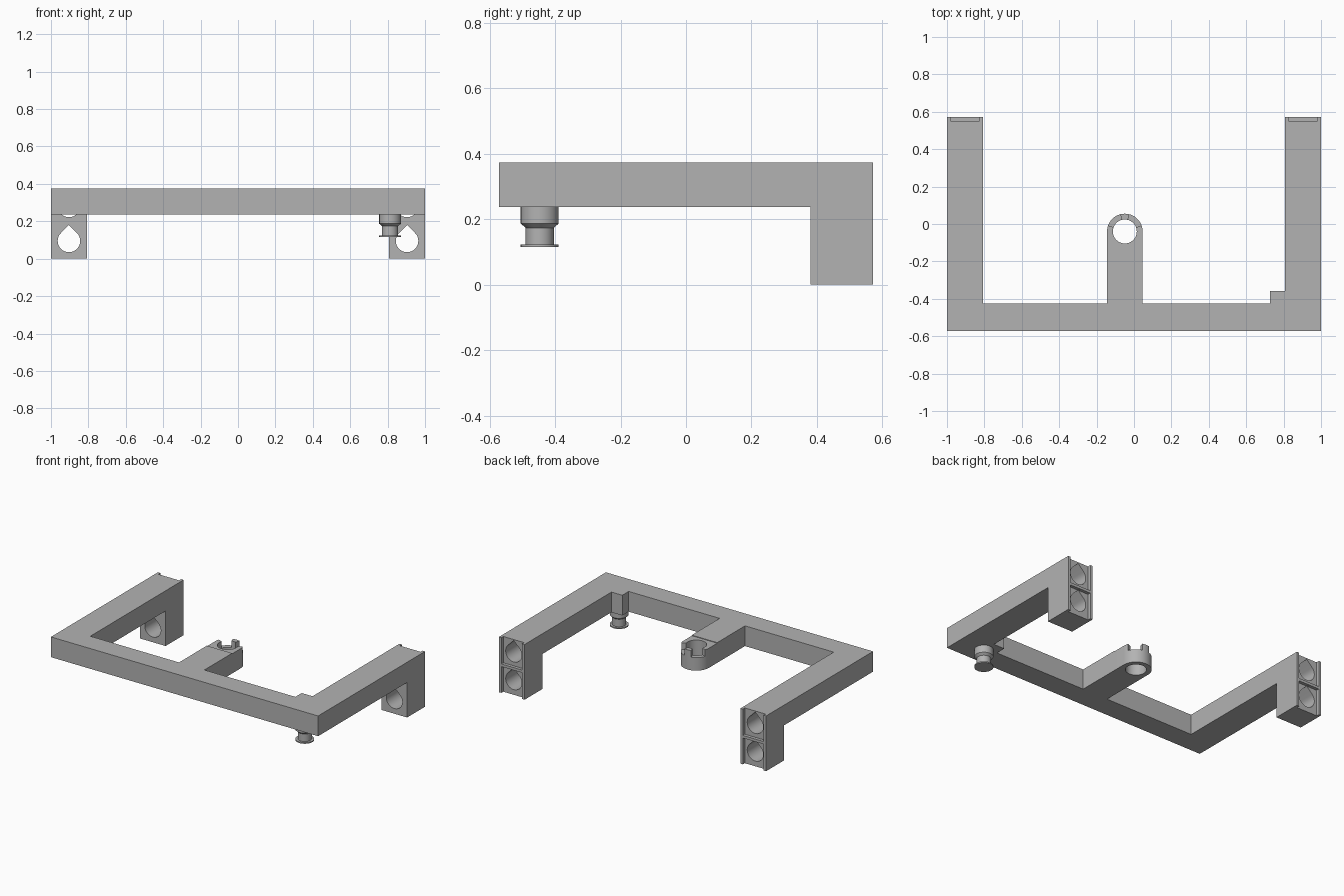
import bpy, bmesh
from math import sin, cos, radians, pi
from mathutils import Matrix

cube = bpy.data.objects.get("Cube")
if cube:
    bpy.data.objects.remove(cube)

grey = bpy.data.materials.new("plain grey")
grey.use_nodes = True
GREY = (0.45, 0.45, 0.45, 1)
grey.diffuse_color = GREY
grey.node_tree.nodes["Principled BSDF"].inputs["Base Color"].default_value = GREY

TOP, UNDER, BACK, FRONT = 0.374, 0.237, 0.572, -0.572
LEG_FRONT = 0.38


def finish(name, bm):
    bmesh.ops.recalc_face_normals(bm, faces=bm.faces)
    mesh = bpy.data.meshes.new(name)
    bm.to_mesh(mesh)
    bm.free()
    mesh.materials.append(grey)
    obj = bpy.data.objects.new(name, mesh)
    bpy.context.collection.objects.link(obj)
    return obj


def prism(name, outline, low, high, axis="z"):
    """Extrude an outline along z (from xy points) or along y (from xz points)."""
    bm = bmesh.new()
    place = (lambda a, b: (a, b, low)) if axis == "z" else (lambda a, b: (a, low, b))
    face = bm.faces.new([bm.verts.new(place(a, b)) for a, b in outline])
    moved = bmesh.ops.extrude_face_region(bm, geom=[face])["geom"]
    shift = (0, 0, high - low) if axis == "z" else (0, high - low, 0)
    bmesh.ops.translate(bm, vec=shift, verts=[v for v in moved if isinstance(v, bmesh.types.BMVert)])
    return finish(name, bm)


def rect(x0, x1, y0, y1):
    return [(x0, y0), (x1, y0), (x1, y1), (x0, y1)]


def arc(cx, cy, r, start, end, steps):
    angles = [radians(start + (end - start) * i / steps) for i in range(steps + 1)]
    return [(cx + r * cos(a), cy + r * sin(a)) for a in angles]


def cut(obj, cutters):
    for c in cutters:
        mod = obj.modifiers.new("cut", "BOOLEAN")
        mod.operation, mod.solver, mod.object = "DIFFERENCE", "EXACT", c
    bpy.context.view_layer.update()
    graph = bpy.context.evaluated_depsgraph_get()
    mesh = bpy.data.meshes.new_from_object(obj.evaluated_get(graph))
    obj.modifiers.clear()
    obj.data = mesh
    for c in cutters:
        bpy.data.objects.remove(c)


def smooth(obj):
    bpy.ops.object.select_all(action="DESELECT")
    obj.select_set(True)
    bpy.context.view_layer.objects.active = obj
    bpy.ops.object.shade_smooth_by_angle(angle=radians(30))


# Frame: front bar, side arms, middle arm and the inner corner block
INNER, BAR = 0.808, -0.425
MID_L, MID_R, MID_END = -0.144, 0.046, -0.128
frame = prism("frame", [
    (-1, FRONT), (1, FRONT), (1, LEG_FRONT), (INNER, LEG_FRONT), (INNER, -0.357),
    (0.727, -0.357), (0.727, BAR), (MID_R, BAR), (MID_R, MID_END), (MID_L, MID_END),
    (MID_L, BAR), (-INNER, BAR), (-INNER, LEG_FRONT), (-1, LEG_FRONT)], UNDER, TOP)

# Legs: two stacked cells, each with a teardrop bore and a shallow rear recess
for side, label in ((1, "left"), (-1, "right")):
    cx = side * 0.904
    leg = prism(label + "_leg", rect(cx - 0.096, cx + 0.096, 0, TOP), LEG_FRONT, BACK, "y")
    cutters = []
    for cz, z0, z1 in ((0.095, -0.1, 0.178), (0.282, 0.196, 0.5)):
        drop = arc(cx, cz, 0.06, 135, 405, 36) + [(cx, cz + 0.06 * 2 ** 0.5)]
        cutters.append(prism("bore_cutter", drop, LEG_FRONT - 0.1, BACK + 0.1, "y"))
        cutters.append(prism("recess_cutter", rect(cx - 0.078, cx + 0.078, z0, z1),
                             BACK - 0.021, BACK + 0.1, "y"))
    cut(leg, cutters)
    smooth(leg)

# Ring at the end of the middle arm, notched on both sides
rx, ry = (MID_L + MID_R) / 2, -0.04
ring = prism("ring", arc(rx, ry, 0.095, 0, 180, 32) + [(MID_L, MID_END), (MID_R, MID_END)],
             UNDER, 0.37)
notches = [prism("notch_cutter", [(rx, ry)] + arc(rx, ry, 0.2, a, a + 55, 6), 0.325, 0.5)
           for a in (20, 105)]
cut(ring, [prism("ring_cutter", arc(rx, ry, 0.064, 0, 350, 35), 0, 0.6)] + notches)
smooth(ring)

# Peg: turned profile hanging below the corner
profile = [(0, UNDER), (0.058, UNDER), (0.058, 0.187), (0.043, 0.174), (0.043, 0.123),
           (0.058, 0.123), (0.058, 0.115), (0, 0.115)]
bm = bmesh.new()
verts = [bm.verts.new((r, 0, z)) for r, z in profile]
edges = [bm.edges.new(pair) for pair in zip(verts, verts[1:])]
bmesh.ops.spin(bm, geom=verts + edges, cent=(0, 0, 0), axis=(0, 0, 1), angle=2 * pi, steps=40)
bmesh.ops.remove_doubles(bm, verts=bm.verts, dist=0.0005)
bmesh.ops.transform(bm, matrix=Matrix.Translation((0.813, -0.447, 0)), verts=bm.verts)
smooth(finish("peg", bm))
